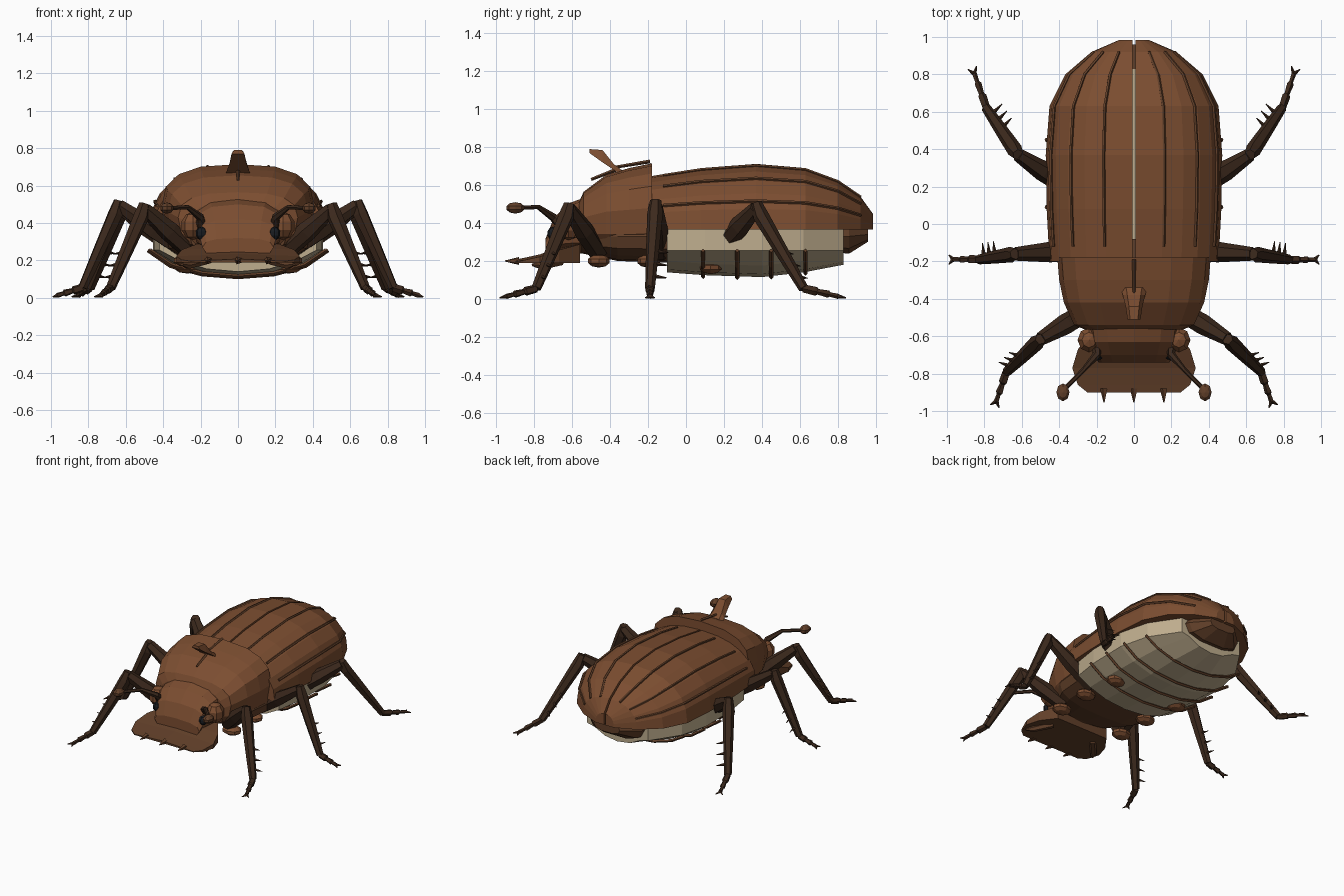
import bpy, bmesh, math
from mathutils import Vector as V

if "Cube" in bpy.data.objects:
    bpy.data.objects.remove(bpy.data.objects["Cube"])


def mat(name, c):
    m = bpy.data.materials.new(name)
    m.diffuse_color = (*c, 1)
    m.use_nodes = True
    m.node_tree.nodes["Principled BSDF"].inputs["Base Color"].default_value = m.diffuse_color
    return m


BROWN = mat("brown shell", (0.2, 0.075, 0.03))
MID = mat("mid brown", (0.12, 0.05, 0.022))
DARK = mat("dark leg", (0.045, 0.022, 0.012))
CREAM = mat("cream belly", (0.52, 0.42, 0.27))
BLACK = mat("eye black", (0.01, 0.012, 0.015))


def finish(bm, name, m):
    bmesh.ops.recalc_face_normals(bm, faces=bm.faces[:])
    me = bpy.data.meshes.new(name)
    bm.to_mesh(me)
    bm.free()
    me.materials.append(m)
    ob = bpy.data.objects.new(name, me)
    bpy.context.collection.objects.link(ob)
    return ob


def add_loft(bm, rings):
    vs = [[bm.verts.new(p) for p in r] for r in rings]
    n = len(vs[0])
    for a, b in zip(vs, vs[1:]):
        for i in range(n):
            j = (i + 1) % n
            bm.faces.new((a[i], a[j], b[j], b[i]))
    bm.faces.new(vs[0][::-1])
    bm.faces.new(vs[-1])


def loft(name, rings, m):
    bm = bmesh.new()
    add_loft(bm, rings)
    return finish(bm, name, m)


def add_tube(bm, pts, radii, sides=6):
    pts = [V(p) for p in pts]
    rings = []
    for i, p in enumerate(pts):
        d = (pts[min(i + 1, len(pts) - 1)] - pts[max(i - 1, 0)]).normalized()
        u = d.cross(V((0, 0, 1)))
        u = u.normalized() if u.length > 1e-3 else V((1, 0, 0))
        w = d.cross(u)
        rings.append([p + radii[i] * (u * math.cos(t) + w * math.sin(t))
                      for t in (math.tau * k / sides for k in range(sides))])
    add_loft(bm, rings)


def tube(name, pts, radii, m, sides=6):
    bm = bmesh.new()
    add_tube(bm, pts, radii, sides)
    return finish(bm, name, m)


def ball(name, c, size, m):
    bm = bmesh.new()
    bmesh.ops.create_uvsphere(bm, u_segments=8, v_segments=5, radius=1)
    for v in bm.verts:
        v.co = V(c) + V(v.co[i] * size[i] for i in range(3))
    return finish(bm, name, m)


def spow(v, p):
    return math.copysign(abs(v) ** p, v)


def oval(y, w, zb, zm, zt, n=16, p=0.75):
    """Rounded cross-section: widest at zm, bottom zb, top zt."""
    out = []
    for k in range(n):
        t = math.tau * k / n
        c, s = spow(math.cos(t), p), spow(math.sin(t), p)
        out.append((w * c, y, zm + s * ((zt - zm) if s > 0 else (zm - zb))))
    return out


# wing cases: two half domes with a narrow slit and raised ridges
ELY = [(-.2, .445, .645), (.08, .46, .69), (.37, .465, .712), (.63, .445, .69),
       (.8, .36, .625), (.92, .22, .54), (.985, .07, .45)]


def shell(s, st, deg, lift=0):
    y, w, zt = st
    a = math.radians(deg)
    return (s * (.007 + (w + lift) * max(math.cos(a), 0) ** .85), y,
            .365 + (zt - .365 + lift) * math.sin(a) ** .85)


for s, side in ((1, "right"), (-1, "left")):
    loft(side + "_wing_case",
         [[shell(s, st, d) for d in range(0, 91, 15)] + [(s * .007, st[0], .365)]
          for st in ELY], BROWN)
    first = (-.12, .449, .658)
    for i, d in enumerate((74, 48, 22)):
        tube(f"{side}_wing_ridge_{i}",
             [shell(s, st, d, .002) for st in [first] + ELY[1:6]],
             [.009] * 6, MID, 5)

# belly with raised segment bands
BELLY = [(-.1, .42, .14), (.1, .45, .125), (.4, .455, .115), (.62, .4, .14), (.83, .26, .18)]


def belly_ring(y, w, zb):
    half = [(w, .4), (w, .255), (.75 * w, zb + .06), (.4 * w, zb + .015)]
    return [(x, y, z) for x, z in half] + [(0, y, zb)] + [(-x, y, z) for x, z in half[::-1]]


loft("belly", [belly_ring(*b) for b in BELLY], CREAM)
for i, (y, w, zb) in enumerate([(.09, .46, .12), (.27, .47, .115), (.45, .46, .118), (.63, .41, .138)]):
    pts = belly_ring(y, w + .012, zb - .004)[1:-1]
    tube(f"belly_band_{i}", pts, [.011] * len(pts), MID, 4)
loft("tail_plate", [oval(.7, .28, .25, .33, .4, 10), oval(.86, .22, .235, .33, .4, 10),
                    oval(.96, .11, .3, .34, .4, 10)], MID)

# thorax underside and shield
loft("thorax", [oval(-.55, .26, .24, .33, .42), oval(-.36, .37, .2, .33, .45),
                oval(-.08, .4, .19, .33, .45)], MID)
loft("thorax_shield", [oval(-.565, .26, .26, .4, .51), oval(-.54, .32, .25, .43, .565),
                       oval(-.42, .375, .22, .46, .655), oval(-.3, .4, .21, .47, .69),
                       oval(-.18, .41, .2, .48, .715)], BROWN)

# horn on the shield
HORN = [(-.34, .07, .65, .68), (-.38, .06, .68, .71), (-.44, .045, .72, .785), (-.51, .035, .77, .79)]
loft("horn", [[(-w, y, a), (w, y, a), (w * .6, y, b), (-w * .6, y, b)] for y, w, a, b in HORN], BROWN)
tube("horn_front_ridge", [(0, -.5, .63), (0, -.36, .685)], [.008, .01], MID, 4)
tube("shield_ridge", [(0, -.37, .695), (0, -.19, .725)], [.008, .01], MID, 4)

# head and shovel plate
loft("head", [oval(-.52, .25, .24, .38, .54, 12), oval(-.63, .235, .24, .37, .5, 12),
              oval(-.7, .21, .24, .34, .42, 12), oval(-.74, .19, .22, .27, .32, 12)], BROWN)
PLATE = [(.22, -.56, .3), (.3, -.67, .27), (.33, -.77, .235), (.3, -.86, .215), (.25, -.9, .208)]
loft("head_shovel", [[(-w, y, .19), (w, y, .19), (w, y, z - .012), (0, y, z), (-w, y, z - .012)]
                     for w, y, z in PLATE], MID)
for i, x in enumerate((-.16, 0, .16)):
    tube(f"shovel_tooth_{i}", [(x, -.88, .2), (x, -.955, .2)], [.022, .003], MID, 5)


def leg(name, s, pts, spine):
    """Thick thigh, thin shin with spines, jointed foot with two claws."""
    hip, knee, ankle, tip = (V((s * x, y, z)) for x, y, z in pts)
    out = V((s * spine[0], spine[1], -.01))
    bm = bmesh.new()
    add_tube(bm, [hip, hip.lerp(knee, .5), knee], [.05, .055, .036])
    add_tube(bm, [knee + V((0, 0, .025)), knee.lerp(ankle, .1), knee.lerp(ankle, .6), ankle],
             [.03, .042, .034, .026])
    for f in (.55, .7, .85):
        p = knee.lerp(ankle, f)
        add_tube(bm, [p, p + out], [.015, .002], 4)
    foot = [ankle.lerp(tip, f) for f in (0, .3, .35, .6, .65, .85)]
    add_tube(bm, foot, [.022, .024, .015, .02, .012, .014], 5)
    d = tip - ankle
    side = d.cross(V((0, 0, 1))).normalized() * .025
    for k in (1, -1):
        add_tube(bm, [foot[-1], tip + side * k], [.012, .003], 4)
    finish(bm, name, DARK)


LEGS = {
    "front": ([(.24, -.46, .24), (.5, -.615, .475), (.68, -.79, .055), (.745, -.975, .006)], (.07, .025)),
    "middle": ([(.26, -.14, .24), (.635, -.16, .495), (.83, -.19, .055), (.99, -.19, .006)], (.01, .085)),
    "hind": ([(.36, .2, .29), (.62, .37, .48), (.79, .62, .055), (.865, .835, .006)], (-.06, .06)),
}
for s, side in ((1, "right"), (-1, "left")):
    for n, (pts, sp) in LEGS.items():
        leg(f"{side}_{n}_leg", s, pts, sp)
    # hip knobs under the body
    for n, y, z in (("front", -.46, .2), ("middle", -.2, .2), ("hind", .13, .165)):
        ball(f"{side}_{n}_hip", (s * .27, y, z), (.075, .06, .035), BROWN)
    # cheeks, eyes, feelers, mouth palps
    ball(side + "_cheek", (s * .24, -.62, .385), (.065, .07, .075), BROWN)
    ball(side + "_eye", (s * .195, -.7, .345), (.032, .032, .036), BLACK)
    tube(side + "_feeler", [(s * .2, -.66, .39), (s * .2, -.7, .43), (s * .27, -.78, .485),
                            (s * .36, -.87, .48)], [.03, .022, .013, .012], DARK, 6)
    ball(side + "_feeler_club", (s * .38, -.9, .48), (.037, .05, .03), MID)
    tube(side + "_palp", [(s * .18, -.66, .2), (s * .27, -.76, .175), (s * .3, -.81, .18)],
         [.025, .022, .008], MID, 6)
